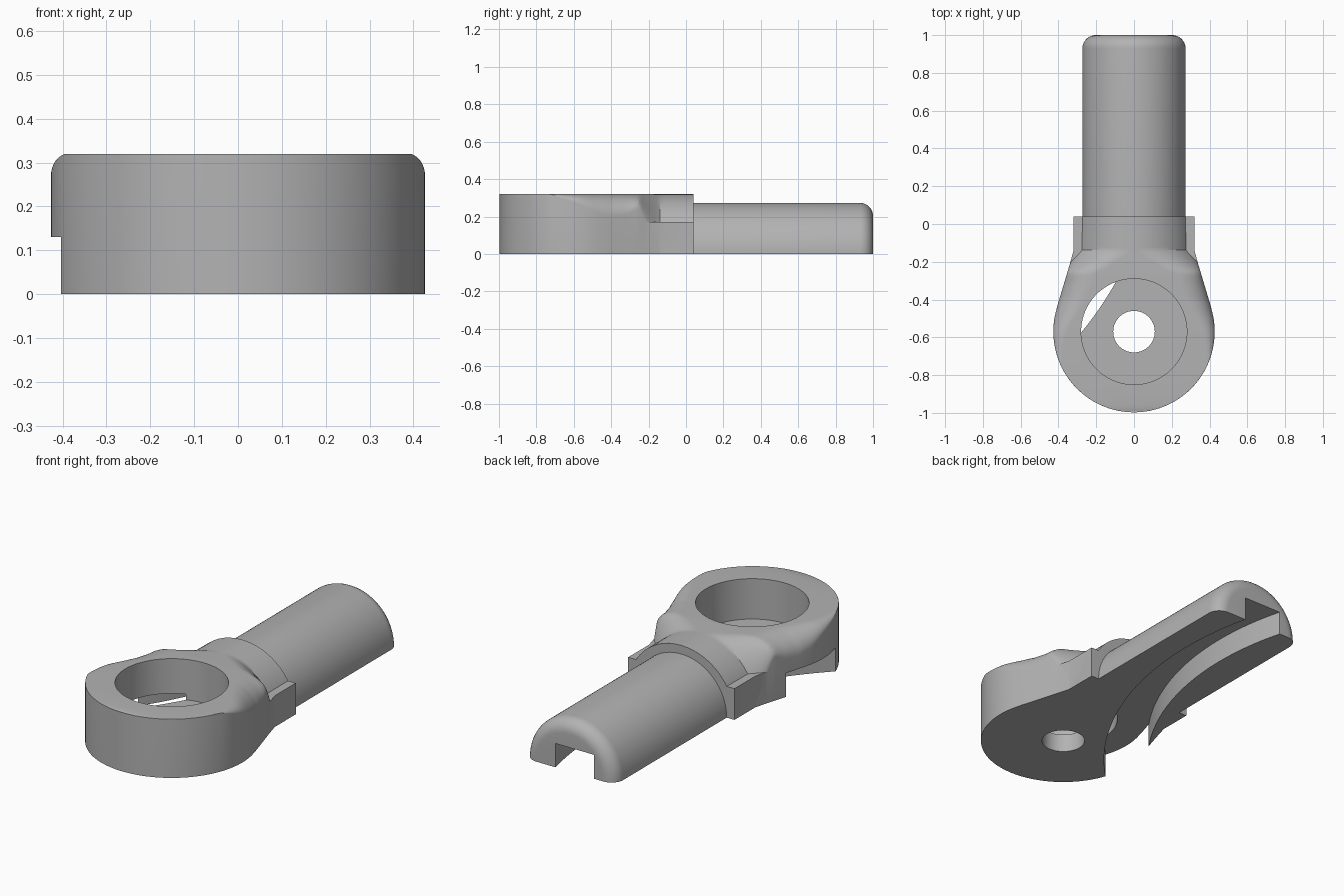
import bpy, bmesh, math
from mathutils import Vector

old = bpy.data.objects.get("Cube")
if old:
    bpy.data.objects.remove(old, do_unlink=True)

TOP = 0.32
HEAD_Y, HEAD_R = -0.57, 0.427

metal = bpy.data.materials.new("plain_grey")
metal.use_nodes = True
grey = (0.45, 0.45, 0.45, 1)
metal.diffuse_color = grey
metal.node_tree.nodes["Principled BSDF"].inputs["Base Color"].default_value = grey


def make_object(name, bm):
    bmesh.ops.recalc_face_normals(bm, faces=bm.faces)
    mesh = bpy.data.meshes.new(name)
    bm.to_mesh(mesh)
    bm.free()
    mesh.materials.append(metal)
    obj = bpy.data.objects.new(name, mesh)
    bpy.context.collection.objects.link(obj)
    return obj


def section(y, w, flat, edge, top, n=14):
    """Flat-bottomed arch: straight sides up to edge, then rounded shoulders."""
    a = w * flat
    right = []
    for i in range(n + 1):
        t = math.pi / 2 * i / n
        right.append((a + (w - a) * math.cos(t), edge + (top - edge) * math.sin(t)))
    half = [(w, 0)] + right
    return [Vector((x, y, z)) for x, z in half] + [Vector((-x, y, z)) for x, z in reversed(half)]


def loft(name, rings):
    bm = bmesh.new()
    loops = [[bm.verts.new(p) for p in ring] for ring in rings]
    for a, b in zip(loops, loops[1:]):
        for i in range(len(a)):
            j = (i + 1) % len(a)
            bm.faces.new((a[i], a[j], b[j], b[i]))
    bm.faces.new(loops[0])
    bm.faces.new(loops[-1])
    return make_object(name, bm)


def prism(name, outline, z0, z1):
    bm = bmesh.new()
    face = bm.faces.new([bm.verts.new((x, y, z0)) for x, y in outline])
    ext = bmesh.ops.extrude_face_region(bm, geom=[face])
    bmesh.ops.translate(bm, vec=(0, 0, z1 - z0),
                        verts=[v for v in ext["geom"] if isinstance(v, bmesh.types.BMVert)])
    return make_object(name, bm)


def arc(cx, cy, r, a0, a1, n):
    return [(cx + r * math.cos(math.radians(a0 + (a1 - a0) * i / n)),
             cy + r * math.sin(math.radians(a0 + (a1 - a0) * i / n))) for i in range(n + 1)]


def boolean(obj, tool, operation):
    mod = obj.modifiers.new(operation.lower(), "BOOLEAN")
    mod.operation, mod.object, mod.solver = operation, tool, "EXACT"
    bpy.context.view_layer.objects.active = obj
    bpy.ops.object.modifier_apply(modifier=mod.name)


# Shoulder shape along the body: y, flat share of the width, side wall height
SHOULDER = [(-1.1, 0.995, 0.319), (-0.73, 0.995, 0.319), (-0.70, 0.93, 0.312),
            (-0.57, 0.83, 0.265), (-0.48, 0.72, 0.22), (-0.40, 0.64, 0.20),
            (-0.32, 0.60, 0.21), (-0.255, 0.55, 0.24), (-0.23, 0.40, 0.20),
            (-0.14, 0.02, 0.01), (0.1, 0.01, 0.005)]


def shoulder(y):
    for (y0, f0, e0), (y1, f1, e1) in zip(SHOULDER, SHOULDER[1:]):
        if y0 <= y <= y1:
            t = (y - y0) / (y1 - y0)
            return f0 + (f1 - f0) * t, e0 + (e1 - e0) * t


def plan_width(y):
    if y < -0.446:
        return math.sqrt(max(HEAD_R ** 2 - (y - HEAD_Y) ** 2, 1e-6))
    return max(0.41 - 0.3 * (y + 0.446), 0.32)


# Head and neck
ys = [HEAD_Y - HEAD_R * math.cos(math.radians(1 + 105 * i / 44)) for i in range(45)]
ys += [-0.446 + 0.486 * i / 30 for i in range(1, 31)]
body = loft("head_and_neck", [section(y, plan_width(y), *shoulder(y), TOP) for y in ys])

# Low flange block beside the neck
block = prism("flange_block", [(0.32, 0.04), (-0.32, 0.04), (-0.32, -0.14), (-0.35, -0.25),
                               (0.35, -0.25), (0.32, -0.14)], 0, 0.17)
boolean(body, block, "UNION")

# Half-round shank with a rounded end
profile = [(0.03, 0.273)] + [(y, x) for x, y in arc(0.203, 0.93, 0.07, 0, 90, 8)]
shank = loft("shank", [section(y, r, 0.005, 0.002, r, 24) for y, r in profile])

# Cutters: bearing recess, pin hole and curved channel underneath
recess = prism("recess_cutter", arc(0, HEAD_Y, 0.28, 0, 357, 119), 0.10, 0.5)
pin = prism("pin_cutter", arc(0, HEAD_Y, 0.11, 0, 354, 59), -0.1, 0.5)
channel = prism("channel_cutter",
                arc(-1.68, 0.58, 1.815, -60, 30, 90) + arc(-1.68, 0.58, 1.59, 30, -60, 90),
                -0.1, 0.13)
for tool in (recess, pin, channel):
    boolean(body, tool, "DIFFERENCE")
boolean(shank, channel, "DIFFERENCE")
for tool in (block, recess, pin, channel):
    bpy.data.objects.remove(tool, do_unlink=True)

# Smooth shading with sharp edges kept
for obj in (body, shank):
    bpy.ops.object.select_all(action="DESELECT")
    obj.select_set(True)
    bpy.context.view_layer.objects.active = obj
    bpy.ops.object.shade_smooth_by_angle(angle=math.radians(30))
